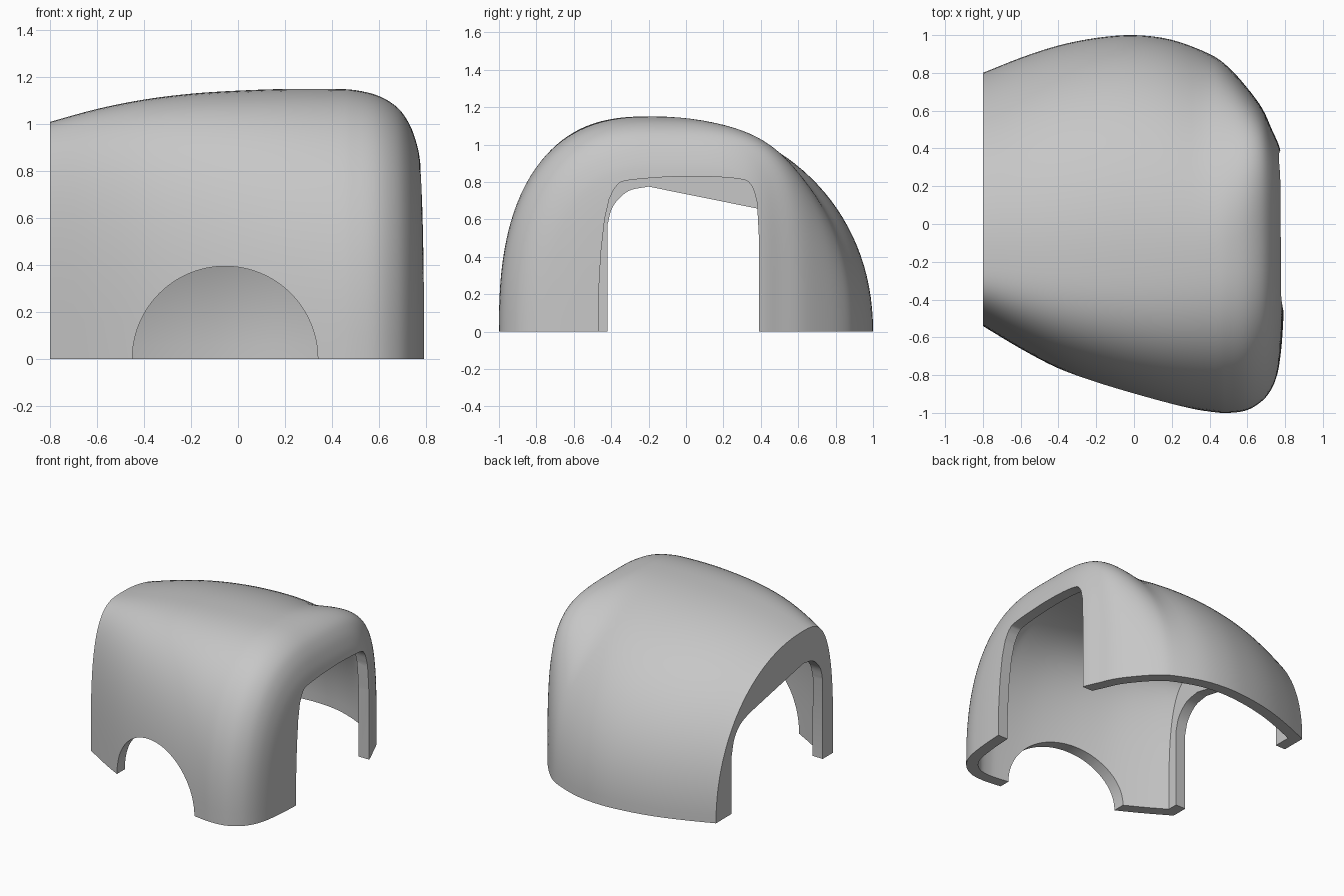
import bpy, bmesh, math
from mathutils import Vector

cube = bpy.data.objects.get("Cube")
if cube:
    bpy.data.objects.remove(cube)

WALL = 0.08

grey = bpy.data.materials.new("light_grey")
grey.use_nodes = True
colour = (0.57, 0.57, 0.57, 1)
grey.diffuse_color = colour
grey.node_tree.nodes["Principled BSDF"].inputs["Base Color"].default_value = colour


def spline(points, steps):
    """Smooth curve through the points (Catmull-Rom)."""
    pts = [Vector(p) for p in points]
    pts = [2 * pts[0] - pts[1]] + pts + [2 * pts[-1] - pts[-2]]
    out = []
    for a, b, c, d in zip(pts, pts[1:], pts[2:], pts[3:]):
        for i in range(steps):
            t = i / steps
            out.append(0.5 * (2 * b + (c - a) * t + (2 * a - 5 * b + 4 * c - d) * t ** 2
                              + (3 * b - a - 3 * c + d) * t ** 3))
    return out + [pts[-2]]


def arch(x, front, back, top, apex=-0.18, count=64):
    """Cross-section from the front foot over the top to the back foot."""
    # The front shoulder is squarer at the flat end, the back one at the round end
    front_power = 2.5 + 0.65 * max(0.5 - x, 0)
    back_power = 2.1 + 3.4 * min(max((x - 0.3) / 0.47, 0), 1) ** 2.5
    ring = []
    for i in range(count + 1):
        a = math.pi * i / count
        c = math.cos(a)
        s = math.sin(a) if i < count else 0
        side, power = (front, front_power) if c > 0 else (back, back_power)
        ring.append((x, apex + (side - apex) * abs(c) ** (2 / power), top * s ** (2 / power)))
    return ring


def make_object(name, bm):
    bmesh.ops.recalc_face_normals(bm, faces=bm.faces)
    mesh = bpy.data.meshes.new(name)
    bm.to_mesh(mesh)
    bm.free()
    mesh.materials.append(grey)
    obj = bpy.data.objects.new(name, mesh)
    bpy.context.collection.objects.link(obj)
    return obj


def prism(name, outline, axis, start, end):
    """Extrude an outline along x (outline in y, z) or y (outline in x, z)."""
    bm = bmesh.new()
    place = (lambda u, v: (start, u, v)) if axis == 0 else (lambda u, v: (u, start, v))
    face = bm.faces.new([bm.verts.new(place(u, v)) for u, v in outline])
    moved = bmesh.ops.extrude_face_region(bm, geom=[face])["geom"]
    shift = Vector((0, 0, 0))
    shift[axis] = end - start
    bmesh.ops.translate(bm, vec=shift, verts=[g for g in moved if isinstance(g, bmesh.types.BMVert)])
    obj = make_object(name, bm)
    obj.hide_render = True
    return obj


# Hood skin: x, front edge, back edge, roof height
stations = [
    (-0.80, -0.54, 0.80, 1.01), (-0.60, -0.66, 0.88, 1.065), (-0.40, -0.765, 0.945, 1.105),
    (-0.20, -0.845, 0.985, 1.13), (0.00, -0.91, 1.00, 1.143), (0.20, -0.96, 0.975, 1.15),
    (0.40, -0.993, 0.90, 1.15), (0.50, -1.00, 0.83, 1.145), (0.60, -0.985, 0.72, 1.12),
    (0.68, -0.935, 0.61, 1.07), (0.73, -0.87, 0.50, 1.00), (0.76, -0.79, 0.435, 0.92),
    (0.775, -0.70, 0.39, 0.845), (0.785, -0.60, 0.33, 0.72), (0.793, -0.46, 0.20, 0.50)]
bm = bmesh.new()
rings = [[bm.verts.new(p) for p in arch(*s)] for s in spline(stations, 4)]
for r, q in zip(rings, rings[1:]):
    for i in range(len(r) - 1):
        bm.faces.new((r[i], r[i + 1], q[i + 1], q[i]))
bm.faces.new(rings[0])
bm.faces.new(rings[-1])
hood = make_object("hood_shell", bm)
# Make the skin's normals point outward
flat_end = min(hood.data.polygons, key=lambda p: p.center.x)
if flat_end.normal.x > 0:
    hood.data.flip_normals()

for o in bpy.context.selected_objects:
    o.select_set(False)
bpy.context.view_layer.objects.active = hood
hood.select_set(True)

# Wall thickness, with the rim laid flat on the ground
shell = hood.modifiers.new("wall", 'SOLIDIFY')
shell.thickness = WALL
shell.offset = -1
shell.use_even_offset = True
bpy.ops.object.modifier_apply(modifier="wall")
for v in hood.data.vertices:
    if v.co.z < 0.015:
        v.co.z = 0

# Openings: rounded end, flat end, half-round in the front
round_end = [(-0.47, -0.1), (-0.467, 0.2), (-0.455, 0.42), (-0.435, 0.6)] + [
    tuple(p) for p in spline([(-0.41, 0.71), (-0.37, 0.78), (-0.30, 0.81), (0.0, 0.83),
                              (0.28, 0.817), (0.35, 0.78), (0.38, 0.69)], 5)] + [
    (0.39, 0.5), (0.39, -0.1)]
flat_end_outline = [(-0.42, -0.1)] + [
    tuple(p) for p in spline([(-0.42, 0.57), (-0.39, 0.67), (-0.31, 0.75), (-0.2, 0.775)], 5)] + [
    tuple(p) for p in spline([(0.42, 0.65), (0.52, 0.61), (0.59, 0.53), (0.62, 0.42)], 5)] + [
    (0.62, -0.1)]
half_round = [(-0.055 + 0.395 * math.cos(2 * math.pi * i / 96),
               0.395 * math.sin(2 * math.pi * i / 96)) for i in range(96)]
cutters = [prism("round_end_cutter", round_end, 0, 0.5, 1.0),
           prism("flat_end_cutter", flat_end_outline, 0, -0.95, -0.66),
           prism("front_cutter", half_round, 1, -1.2, -0.5)]
for cutter in cutters:
    cut = hood.modifiers.new("opening", 'BOOLEAN')
    cut.object = cutter
    cut.operation = 'DIFFERENCE'
    cut.solver = 'EXACT'
    bpy.ops.object.modifier_apply(modifier=cut.name)
    bpy.data.objects.remove(cutter)

# Smooth the curved skin, keep the cut edges sharp
bpy.ops.object.shade_smooth_by_angle(angle=math.radians(35))
